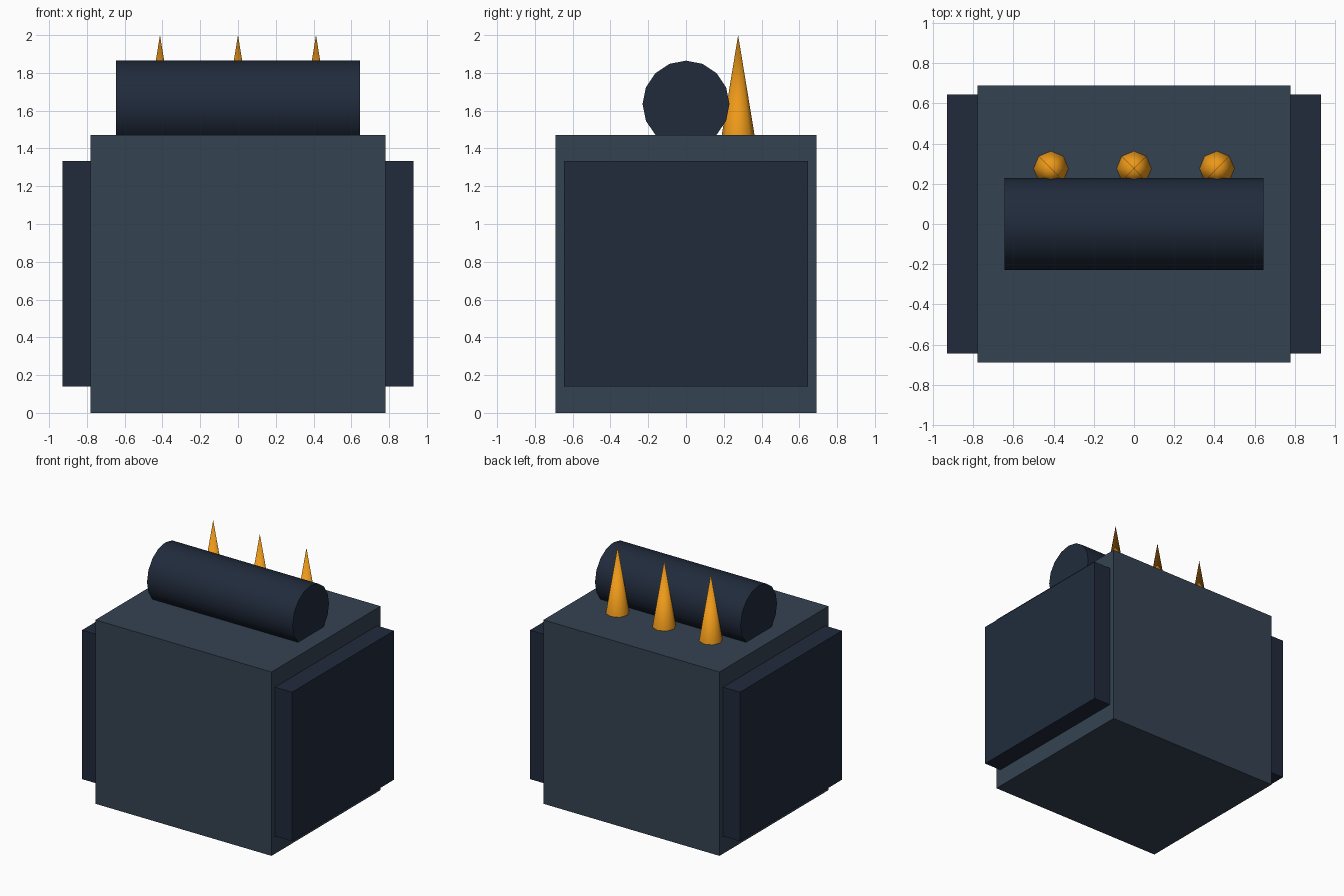
import bpy
import math

if "Cube" in bpy.data.objects:
    bpy.data.objects.remove(bpy.data.objects["Cube"])


def material(name, color):
    mat = bpy.data.materials.new(name)
    mat.diffuse_color = (*color, 1)
    mat.use_nodes = True
    mat.node_tree.nodes["Principled BSDF"].inputs["Base Color"].default_value = mat.diffuse_color
    return mat


SLATE = material("slate", (0.035, 0.055, 0.085))
DARK = material("dark_slate", (0.015, 0.024, 0.045))
AMBER = material("amber", (0.85, 0.32, 0.01))


def finish(name, mat, smooth_angle=None):
    obj = bpy.context.object
    obj.name = name
    obj.data.materials.append(mat)
    bpy.ops.object.transform_apply(location=False, rotation=True, scale=True)
    if smooth_angle:
        bpy.ops.object.shade_smooth_by_angle(angle=math.radians(smooth_angle))
    return obj


def box(name, lo, hi, mat):
    center = [(a + b) / 2 for a, b in zip(lo, hi)]
    bpy.ops.mesh.primitive_cube_add(size=1, location=center)
    bpy.context.object.scale = [b - a for a, b in zip(lo, hi)]
    return finish(name, mat)


# Main body block
box("body", (-0.78, -0.69, 0), (0.78, 0.69, 1.472), SLATE)

# Side plates, one on each flank
for side, x0, x1 in (("left", -0.93, -0.78), ("right", 0.78, 0.93)):
    box(side + "_side_plate", (x0, -0.645, 0.14), (x1, 0.645, 1.333), DARK)

# Horizontal roll sunk into the top
bpy.ops.mesh.primitive_cylinder_add(vertices=16, radius=0.23, depth=1.29,
                                    location=(0, 0, 1.635),
                                    rotation=(0, math.pi / 2, 0))
finish("top_roll", DARK, 30)

# Row of spikes behind the roll
for i, x in enumerate((-0.413, 0, 0.413)):
    bpy.ops.mesh.primitive_cone_add(vertices=8, radius1=0.087, radius2=0,
                                    depth=0.53, location=(x, 0.276, 1.735))
    finish(f"spike_{i + 1}", AMBER, 50)
